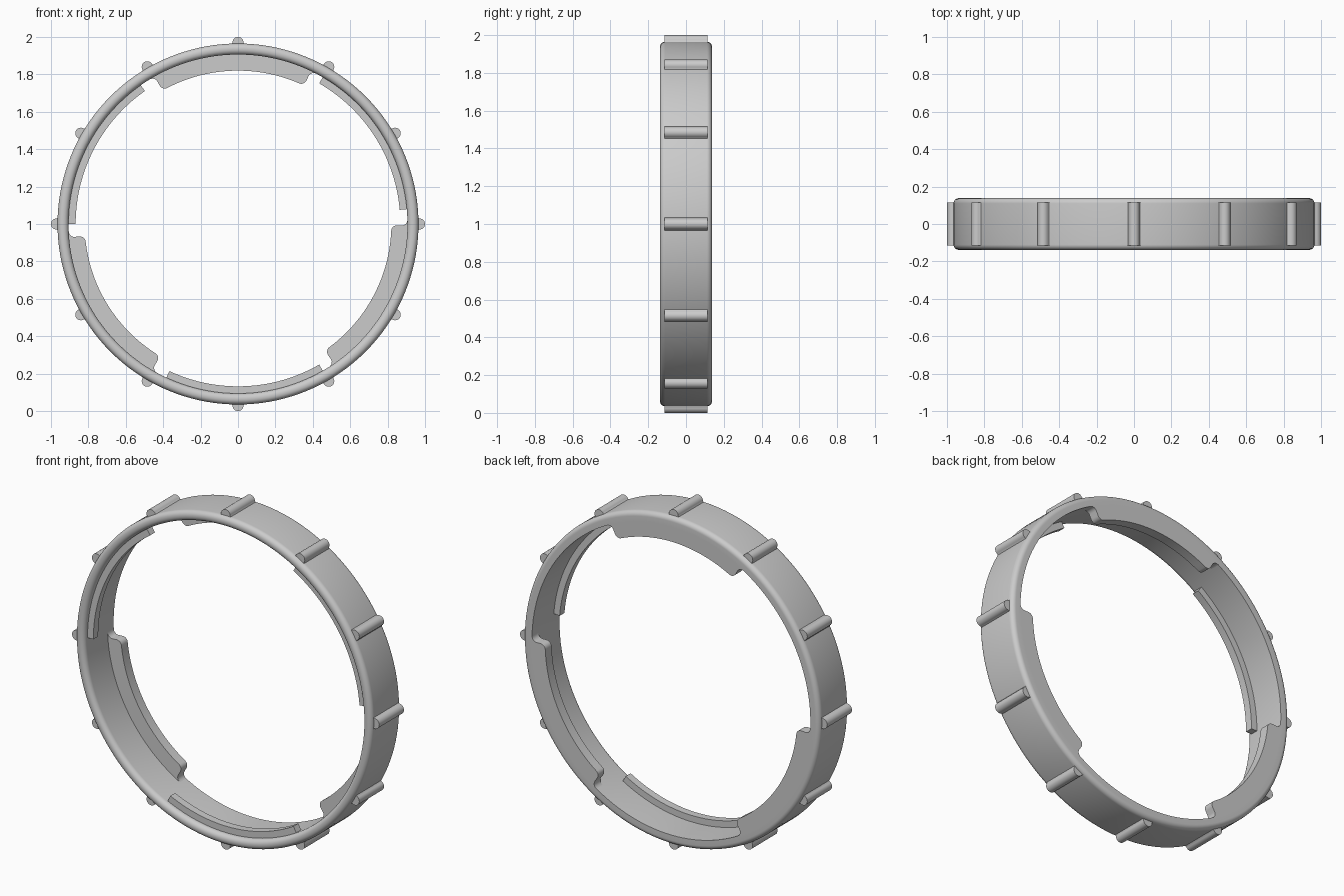
import bpy, bmesh
from math import sin, cos, pi, radians, degrees

cube = bpy.data.objects.get("Cube")
if cube:
    bpy.data.objects.remove(cube, do_unlink=True)

GREY = (0.6, 0.6, 0.6, 1)
mat = bpy.data.materials.new("plain grey")
mat.use_nodes = True
mat.diffuse_color = GREY
mat.node_tree.nodes["Principled BSDF"].inputs["Base Color"].default_value = GREY

OUTER, INNER, HALF = 0.965, 0.906, 0.138


def polar(r, deg, y):
    """Point on the ring's axis system: axis along y, centre at z = 1."""
    return (r * cos(radians(deg)), y, 1 + r * sin(radians(deg)))


def finish(name, bm):
    bmesh.ops.recalc_face_normals(bm, faces=bm.faces)
    mesh = bpy.data.meshes.new(name)
    bm.to_mesh(mesh)
    bm.free()
    mesh.materials.append(mat)
    obj = bpy.data.objects.new(name, mesh)
    bpy.context.collection.objects.link(obj)
    bpy.ops.object.select_all(action='DESELECT')
    obj.select_set(True)
    bpy.context.view_layer.objects.active = obj
    bpy.ops.object.shade_smooth_by_angle(angle=radians(35))
    return obj


def sweep(name, section, start, end, steps):
    """Sweep a closed (radius, y) section around the ring axis."""
    bm = bmesh.new()
    full = end - start >= 360
    count = steps if full else steps + 1
    rows = [[bm.verts.new(polar(r, start + (end - start) * i / steps, y))
             for r, y in section] for i in range(count)]
    n = len(section)
    for i in range(steps):
        a, b = rows[i], rows[(i + 1) % count]
        for j in range(n):
            k = (j + 1) % n
            bm.faces.new((a[j], a[k], b[k], b[j]))
    if not full:
        bm.faces.new(rows[0])
        bm.faces.new(rows[-1])
    return finish(name, bm)


def extrude(name, outline, y0, y1):
    """Extrude a (radius, degrees) outline along the ring axis."""
    bm = bmesh.new()
    face = bm.faces.new([bm.verts.new(polar(r, d, y0)) for r, d in outline])
    moved = bmesh.ops.extrude_face_region(bm, geom=[face])["geom"]
    verts = [v for v in moved if isinstance(v, bmesh.types.BMVert)]
    bmesh.ops.translate(bm, verts=verts, vec=(0, y1 - y0, 0))
    return finish(name, bm)


def arc(cx, cy, rad, a0, a1, n=8):
    return [(cx + rad * cos(radians(a0 + (a1 - a0) * i / n)),
             cy + rad * sin(radians(a0 + (a1 - a0) * i / n))) for i in range(n + 1)]


# Ring band: rounded front rim, flat back with a rounded outer edge
f = 0.028
band = (arc(INNER + f, -HALF + f, f, 180, 270)
        + arc(OUTER - f, -HALF + f, f, 270, 360)
        + arc(OUTER - f, HALF - f, f, 0, 90)
        + [(INNER, HALF)])
sweep("ring_band", band, 0, 360, 144)

# Grip ribs around the outside
rib = [(0.95, -0.037), (0.963, -0.036)]
rib += [(r, w) for r, w in arc(0.969, 0, 0.031, -90, 90, 12)]
rib += [(0.963, 0.036), (0.95, 0.037)]
rib = [(r, degrees(w)) for r, w in rib]
for i in range(12):
    extrude(f"grip_rib_{i + 1}", [(r, 30 * i + d) for r, d in rib], -0.115, 0.115)


# Back lugs: wide inward tabs with rounded corners and filleted roots
def lug_outline(start, end):
    g, tip = 0.03, 0.82
    side = [(INNER + 0.008, -g)]
    side += [(INNER - g + g * cos(t * pi / 12), -g + g * sin(t * pi / 12))
             for t in range(7)]
    side += [(tip + g - g * sin(t * pi / 12), g - g * cos(t * pi / 12))
             for t in range(7)]
    side = [(r, degrees(w / 0.87)) for r, w in side]
    first = [(r, start + d) for r, d in side]
    last = [(r, end - d) for r, d in reversed(side)]
    a, b = first[-1][1], last[0][1]
    inner = [(tip, a + (b - a) * i / 28) for i in range(1, 28)]
    a, b = last[-1][1], first[0][1]
    outer = [(INNER + 0.008, a + (b - a) * i / 28) for i in range(1, 28)]
    return first + inner + last + outer


for i in range(3):
    turn = 120 * i
    extrude(f"back_lug_{i + 1}", lug_outline(64.5 + turn, 119.5 + turn), HALF - 0.058, HALF)

# Front lips: slim ledges inside the front rim, between the lugs
lip = [(INNER + 0.01, -0.105), (0.868, -0.105), (0.868, -0.06), (INNER + 0.01, -0.06)]
for i in range(3):
    sweep(f"front_lip_{i + 1}", lip, 5 + 120 * i, 60 + 120 * i, 28)
